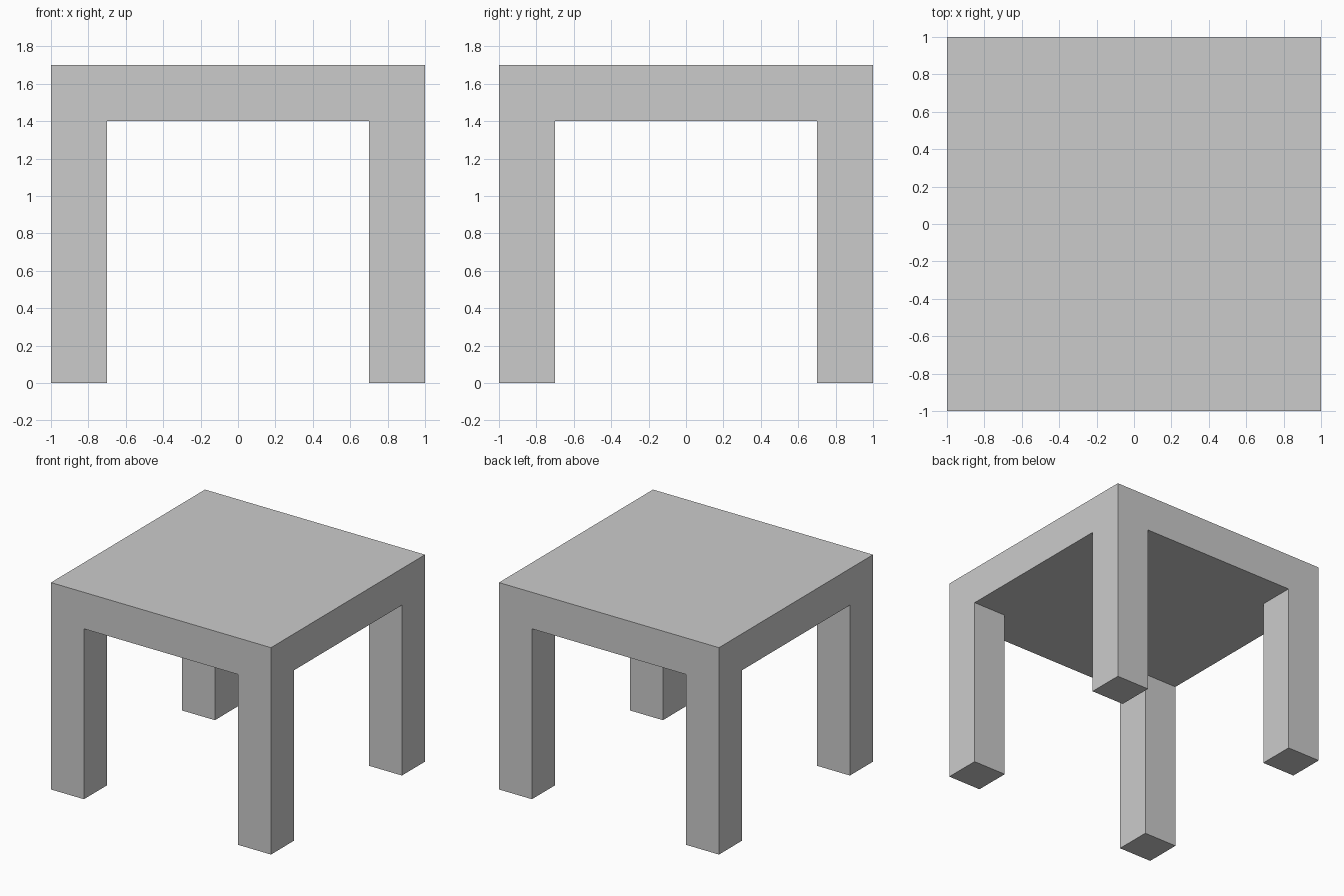
import bpy, bmesh, math
from mathutils import Matrix, Vector

if "Cube" in bpy.data.objects:
    bpy.data.objects.remove(bpy.data.objects["Cube"])

WIDTH, HEIGHT, THICK, LEG = 2.0, 1.7, 0.3, 0.3
inner = WIDTH / 2 - LEG

# Table top slab
bm = bmesh.new()
bmesh.ops.create_cube(bm, size=1, matrix=Matrix.Translation((0, 0, HEIGHT - THICK / 2))
                      @ Matrix.Diagonal((WIDTH, WIDTH, THICK, 1)))

# Cuts marking the leg footprints
for axis in (Vector((1, 0, 0)), Vector((0, 1, 0))):
    for side in (-inner, inner):
        bmesh.ops.bisect_plane(bm, geom=bm.verts[:] + bm.edges[:] + bm.faces[:],
                               plane_co=axis * side, plane_no=axis)

# Four legs pulled down from the underside corners
bm.normal_update()
corners = []
for f in bm.faces:
    c = f.calc_center_median()
    if f.normal.z < -0.9 and abs(c.x) > inner and abs(c.y) > inner:
        corners.append(f)
legs = bmesh.ops.extrude_discrete_faces(bm, faces=corners)["faces"]
for f in legs:
    bmesh.ops.translate(bm, verts=f.verts[:], vec=(0, 0, THICK - HEIGHT))

# Merge coplanar faces into clean flat sides
bmesh.ops.dissolve_limit(bm, angle_limit=math.radians(1), verts=bm.verts[:], edges=bm.edges[:])
bmesh.ops.recalc_face_normals(bm, faces=bm.faces[:])

mesh = bpy.data.meshes.new("table")
bm.to_mesh(mesh)
bm.free()
bpy.context.collection.objects.link(bpy.data.objects.new("table", mesh))
